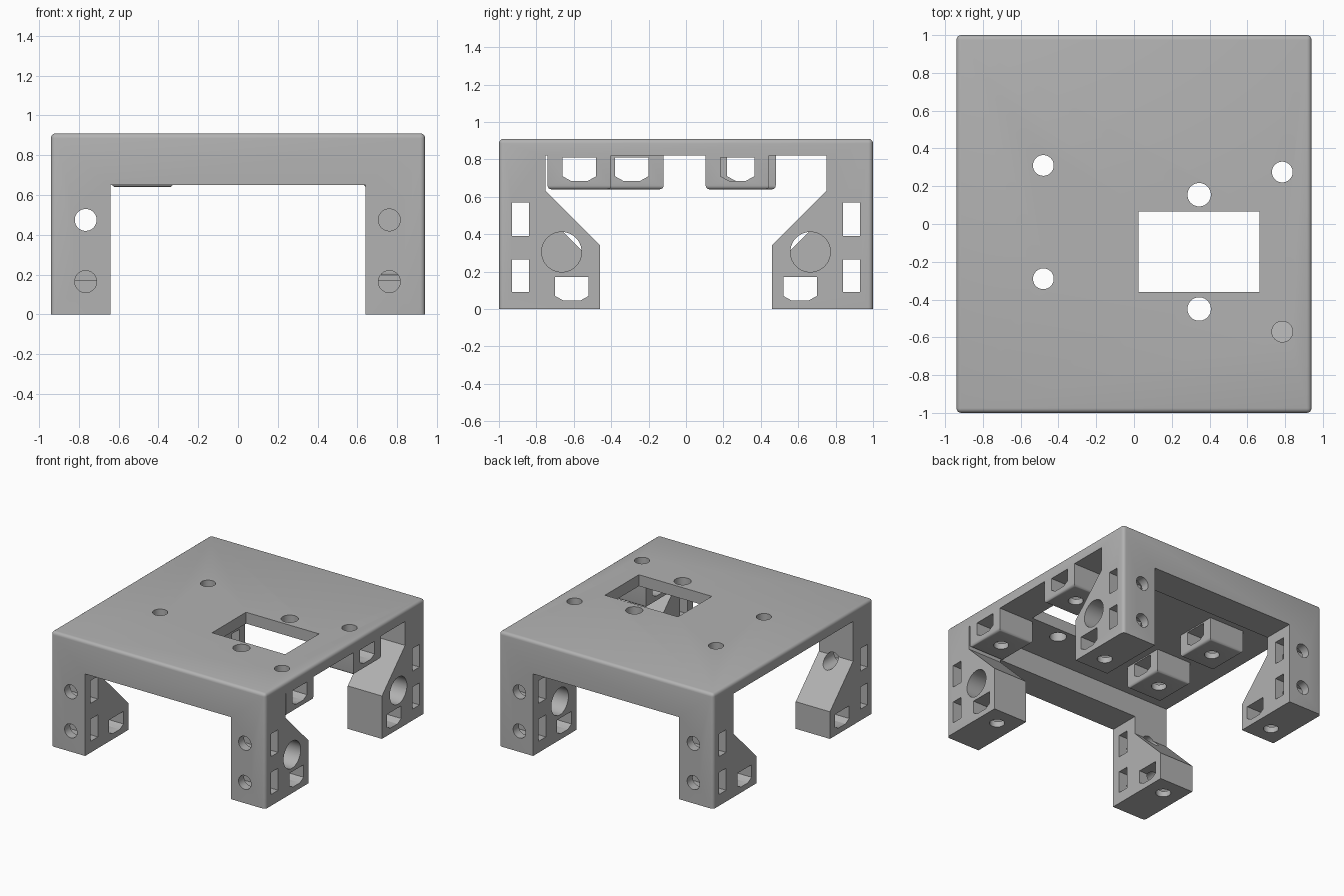
import bpy, bmesh, math
from mathutils import Matrix, Vector

default = bpy.data.objects.get("Cube")
if default:
    bpy.data.objects.remove(default, do_unlink=True)

grey = bpy.data.materials.new("plain grey")
grey.use_nodes = True
GREY = (0.445, 0.445, 0.445, 1)
grey.diffuse_color = GREY
grey.node_tree.nodes["Principled BSDF"].inputs["Base Color"].default_value = GREY


def finish(name, bm):
    bmesh.ops.recalc_face_normals(bm, faces=bm.faces)
    mesh = bpy.data.meshes.new(name)
    bm.to_mesh(mesh)
    bm.free()
    mesh.materials.append(grey)
    obj = bpy.data.objects.new(name, mesh)
    bpy.context.collection.objects.link(obj)
    return obj


def box(name, lo, hi, round_edges=None, radius=0.025):
    bm = bmesh.new()
    bmesh.ops.create_cube(bm, size=1)
    lo, hi = Vector(lo), Vector(hi)
    for v in bm.verts:
        v.co = Vector(a + (b - a) * (c + 0.5) for a, b, c in zip(lo, hi, v.co))
    if round_edges:
        edges = [e for e in bm.edges if round_edges(e.verts[0].co, e.verts[1].co)]
        bmesh.ops.bevel(bm, geom=edges, offset=radius, segments=4, profile=0.5, affect='EDGES')
    return finish(name, bm)


def rod(centre, radius, length, axis):
    bm = bmesh.new()
    bmesh.ops.create_cone(bm, cap_ends=True, segments=40, radius1=radius,
                          radius2=radius, depth=length)
    turn = {'X': Matrix.Rotation(math.pi / 2, 4, 'Y'),
            'Y': Matrix.Rotation(math.pi / 2, 4, 'X'), 'Z': Matrix()}[axis]
    bmesh.ops.transform(bm, matrix=Matrix.Translation(centre) @ turn, verts=bm.verts)
    return finish("hole_cutter", bm)


def prism(points, x0, x1):
    """Extrude a side profile of (y, z) points along x."""
    bm = bmesh.new()
    face = bm.faces.new([bm.verts.new((x0, y, z)) for y, z in points])
    new = bmesh.ops.extrude_face_region(bm, geom=[face])["geom"]
    bmesh.ops.translate(bm, vec=(x1 - x0, 0, 0),
                        verts=[g for g in new if isinstance(g, bmesh.types.BMVert)])
    return finish("profile_cutter", bm)


def cut(obj, cutter):
    mod = obj.modifiers.new("cut", 'BOOLEAN')
    mod.operation, mod.solver, mod.object = 'DIFFERENCE', 'EXACT', cutter
    bpy.context.view_layer.objects.active = obj
    bpy.ops.object.modifier_apply(modifier=mod.name)
    bpy.data.objects.remove(cutter, do_unlink=True)


def nut_pocket(y, top, x0, x1):
    shape = [(-0.09, 0), (0.09, 0), (0.09, -0.1), (0.045, -0.125), (-0.045, -0.125), (-0.09, -0.1)]
    return prism([(y + a, top + b) for a, b in shape], x0, x1)


# Frame: a rounded block, hollowed into a plate, two beams and four legs
frame = box("frame", (-0.94, -1, 0), (0.94, 1, 0.91),
            lambda a, b: a.z > 0 or b.z > 0)
cut(frame, box("tunnel", (-0.64, -2, -1), (0.64, 2, 0.65)))
for knee, x0, x1 in ((0.215, -2, 0.01), (0.34, 0, 2)):
    half = [(0.46, -1), (0.46, knee), (0.75, knee + 0.29), (0.75, 0.82)]
    cut(frame, prism(half + [(-y, z) for y, z in reversed(half)], x0, x1))

# Leg screw holes, nut slots, foot pockets and cable holes
for sy in (-1, 1):
    for z in (0.165, 0.475):
        for x in (-0.765, 0.76):
            cut(frame, rod((x, sy * 0.9, z), 0.055, 0.5, 'Y'))
    for z0, z1 in ((0.09, 0.265), (0.39, 0.57)):
        y0, y1 = sorted((sy * 0.84, sy * 0.93))
        cut(frame, box("slot", (-2, y0, z0), (2, y1, z1)))
    cut(frame, nut_pocket(sy * 0.61, 0.17, -2, 2))
    for x in (-0.79, 0.79):
        cut(frame, rod((x, sy * 0.61, 0), 0.055, 0.2, 'Z'))
    cut(frame, rod((0.8, sy * 0.665, 0.305), 0.107, 0.6, 'X'))

# Rectangular opening in the plate with its two screw holes
cut(frame, box("opening", (0.025, -0.36, 0.7), (0.665, 0.065, 1)))
for y in (-0.45, 0.155):
    cut(frame, rod((0.345, y, 0.86), 0.062, 0.3, 'Z'))

# Hanging mounts under the plate, each with a nut pocket and screw hole
mounts = {"front_left_mount": (0.785, -0.57), "back_left_mount": (0.785, 0.275),
          "front_right_mount": (-0.48, -0.29), "back_right_mount": (-0.48, 0.31)}
parts = [frame]
for name, (x, y) in mounts.items():
    mount = box(name, (x - 0.155, y - 0.17, 0.64), (x + 0.155, y + 0.17, 0.822),
                lambda a, b: a.z < 0.7 and b.z < 0.7, 0.02)
    cut(mount, nut_pocket(y, 0.81, x - 1, x + 1))
    cut(mount, rod((x, y, 0.75), 0.055, 0.6, 'Z'))
    cut(frame, rod((x, y, 0.88), 0.055, 0.3, 'Z'))
    parts.append(mount)

# Smooth the holes and rounded edges, keep the corners sharp
bpy.ops.object.select_all(action='DESELECT')
for part in parts:
    part.select_set(True)
bpy.context.view_layer.objects.active = frame
bpy.ops.object.shade_smooth_by_angle(angle=math.radians(30))
